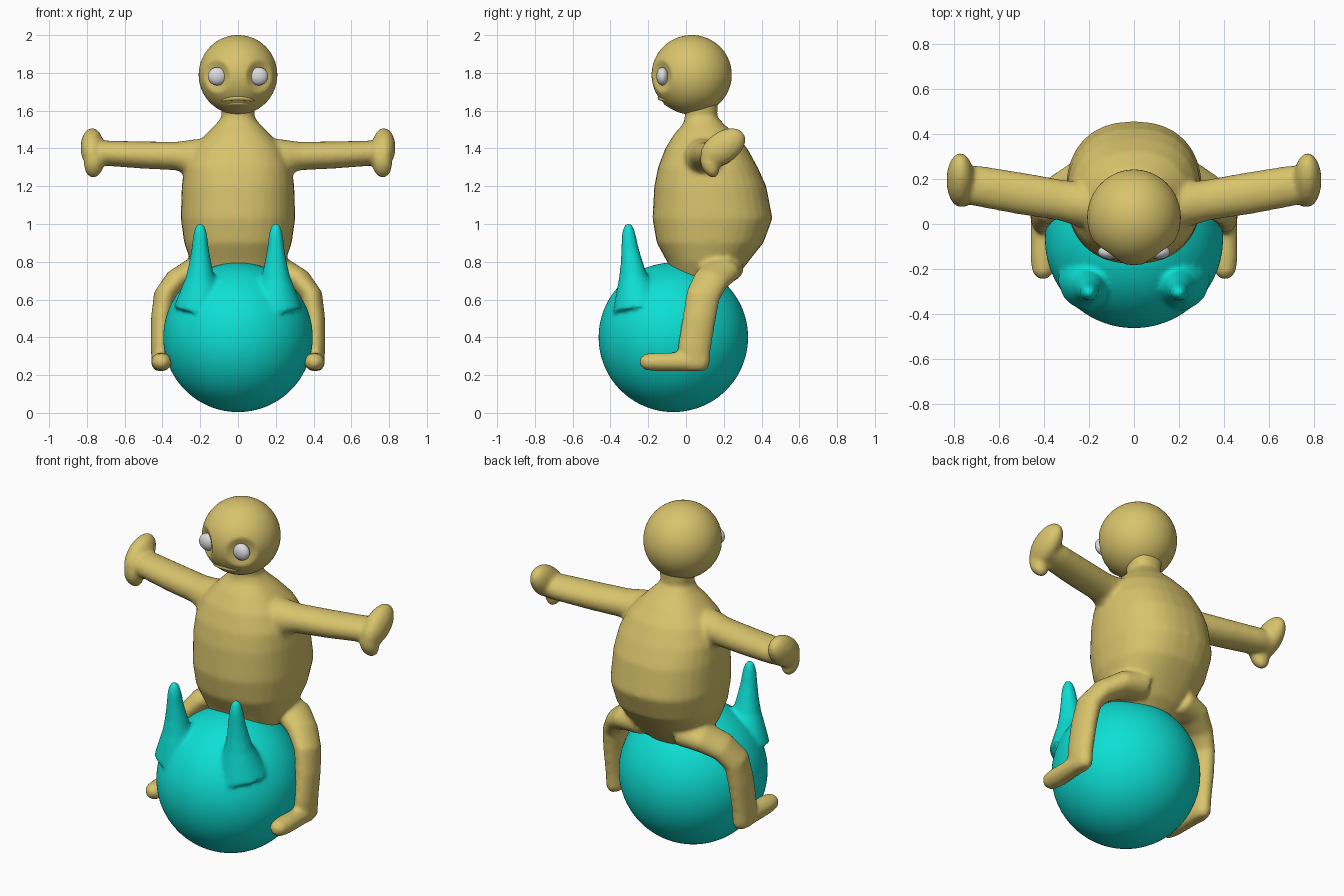
import bpy, bmesh, math
from mathutils import Vector, Matrix

cube = bpy.data.objects.get("Cube")
if cube:
    bpy.data.objects.remove(cube, do_unlink=True)


def material(name, rgb):
    m = bpy.data.materials.new(name)
    m.use_nodes = True
    m.diffuse_color = (*rgb, 1)
    m.node_tree.nodes["Principled BSDF"].inputs["Base Color"].default_value = (*rgb, 1)
    return m


GOLD = material("golden skin", (0.69, 0.55, 0.15))
TEAL = material("turquoise rubber", (0.004, 0.74, 0.66))
WHITE = material("eye white", (0.72, 0.72, 0.74))


def finish(bm, name, mat, voxel=None, smooth=0):
    """Turn a bmesh into a smooth object, optionally fusing its volumes."""
    bmesh.ops.recalc_face_normals(bm, faces=bm.faces)
    me = bpy.data.meshes.new(name)
    bm.to_mesh(me)
    bm.free()
    me.materials.append(mat)
    for p in me.polygons:
        p.use_smooth = True
    ob = bpy.data.objects.new(name, me)
    bpy.context.collection.objects.link(ob)
    if voxel:
        r = ob.modifiers.new("fuse", 'REMESH')
        r.mode, r.voxel_size, r.use_smooth_shade = 'VOXEL', voxel, True
        s = ob.modifiers.new("blend", 'SMOOTH')
        s.factor, s.iterations = 0.5, smooth
    return ob


def loft(bm, rings, power=1.0, n=32):
    """Skin rings of (centre, u axis, v axis); power < 1 squares the section."""
    def sq(t):
        return math.copysign(abs(t) ** power, t)
    loops = []
    for c, u, v in rings:
        angles = [2 * math.pi * i / n for i in range(n)]
        loops.append([bm.verts.new(c + u * sq(math.cos(a)) + v * sq(math.sin(a))) for a in angles])
    for a, b in zip(loops, loops[1:]):
        for i in range(n):
            j = (i + 1) % n
            bm.faces.new((a[i], a[j], b[j], b[i]))
    bm.faces.new(loops[0])
    bm.faces.new(loops[-1])


def limb(bm, side, stations, ref):
    """Elliptic tube through (x, y, z, radius along ref, other radius)."""
    pts = [Vector((s[0] * side, s[1], s[2])) for s in stations]
    rings = []
    for i, (p, s) in enumerate(zip(pts, stations)):
        t = (pts[min(i + 1, len(pts) - 1)] - pts[max(i - 1, 0)]).normalized()
        u = (ref - t * ref.dot(t)).normalized()
        rings.append((p, u * s[3], t.cross(u) * s[4]))
    loft(bm, rings)


def ellipsoid(bm, centre, radii, tilt=0.0, seg=32):
    m = (Matrix.Translation(centre) @ Matrix.Rotation(tilt, 4, 'X')
         @ Matrix.Diagonal((*radii, 1)))
    return bmesh.ops.create_uvsphere(bm, u_segments=seg, v_segments=seg // 2,
                                     radius=1, matrix=m)["verts"]


X, Y = Vector((1, 0, 0)), Vector((0, 1, 0))

# Torso: height, half width, front y, back y
TORSO = [(.66, .14, -.02, .2), (.72, .2, -.07, .27), (.8, .25, -.1, .33),
         (.9, .285, -.155, .41), (1.03, .303, -.178, .458), (1.2, .298, -.168, .425),
         (1.3, .285, -.148, .38), (1.4, .24, -.11, .325), (1.48, .165, -.06, .255),
         (1.53, .115, -.015, .2), (1.57, .085, -.005, .165), (1.67, .1, -.02, .17)]
body = bmesh.new()
loft(body, [(Vector((0, (f + b) / 2, z)), X * w, Y * (b - f) / 2)
            for z, w, f, b in TORSO], power=0.86)

# Limbs, mirrored
ARM = [(.1, .08, 1.33, .12, .13), (.24, .09, 1.35, .1, .1), (.32, .105, 1.36, .09, .076),
       (.5, .135, 1.365, .093, .072), (.7, .17, 1.375, .09, .067), (.76, .18, 1.375, .08, .06)]
LEG = [(.12, .2, .77, .11, .08), (.24, .18, .75, .105, .07), (.33, .13, .7, .095, .062),
       (.39, .09, .62, .09, .058), (.405, .07, .5, .088, .056), (.41, .045, .35, .088, .052),
       (.41, .045, .25, .08, .047), (.41, .045, .222, .06, .03)]
FOOT = [(.41, .1, .27, .045, .045), (.41, 0, .27, .05, .05), (.405, -.15, .27, .056, .05),
        (.405, -.215, .27, .048, .044), (.405, -.245, .27, .02, .02)]
for side in (1, -1):
    limb(body, side, ARM, Y)
    limb(body, side, LEG, Y)
    limb(body, side, FOOT, X)
    # mitten hand and thumb
    ellipsoid(body, (.772 * side, .195, 1.405), (.062, .135, .085), math.radians(35))
    ellipsoid(body, (.765 * side, .125, 1.315), (.052, .045, .075), math.radians(25))
finish(body, "body", GOLD, voxel=0.012, smooth=9)

# Head with pressed-in eye sockets
EYE = Vector((.11, -.125, 1.782))
head = bmesh.new()
centre = Vector((0, .03, 1.79))
for v in ellipsoid(head, centre, (.208, .212, .21), seg=128):
    for side in (1, -1):
        d = (v.co - Vector((EYE.x * side, EYE.y, EYE.z))).length
        if d < .085:
            v.co += (centre - v.co).normalized() * .035 * (1 - (d / .085) ** 2)
finish(head, "head", GOLD)

# Eyes
for side, label in ((1, "left_eye"), (-1, "right_eye")):
    eye = bmesh.new()
    ellipsoid(eye, (EYE.x * side, EYE.y, EYE.z), (.05, .032, .048))
    ob = finish(eye, label, WHITE)

# Mouth: arched upper lip over a pouting lower lip
lips = bmesh.new()
arch = []
for i in range(-6, 7):
    x = i * .015
    z = 1.668 - 2.0 * x * x
    y = .035 - math.sqrt(max(.044 - x * x - (1.79 - z) ** 2, 0))
    r = .014 * math.sqrt(1.02 - (i / 6) ** 2)
    arch.append((x, y, z, r, r))
limb(lips, 1, arch, Y)
ellipsoid(lips, (0, -.065, 1.632), (.075, .055, .02), math.radians(-12))
finish(lips, "lips", GOLD)

# Bouncing ball with two horn handles: height, y, radius
HORN = [(.56, -.25, .14), (.66, -.27, .1), (.72, -.28, .076), (.79, -.287, .06),
        (.87, -.297, .046), (.94, -.303, .038), (.985, -.305, .027), (1.006, -.305, .01)]
ball = bmesh.new()
ellipsoid(ball, (0, -.067, .4), (.396, .396, .396), seg=96)
for side in (1, -1):
    limb(ball, side, [(.2, y, z, r, r) for z, y, r in HORN], X)
finish(ball, "hopper_ball", TEAL, voxel=0.012, smooth=7)
